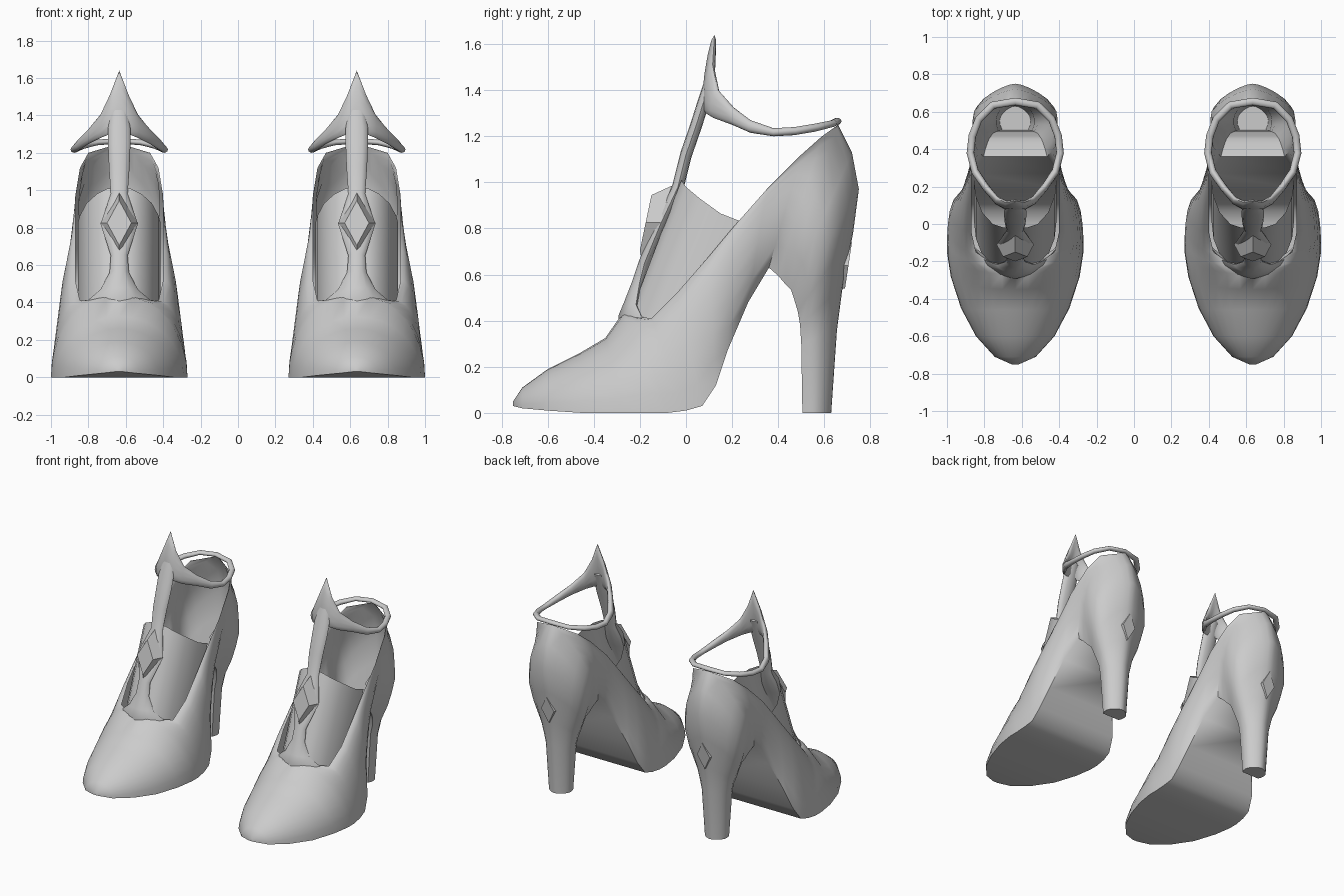
import bpy, bmesh
from math import sin, cos, pi, radians, sqrt
from mathutils import Vector

cube = bpy.data.objects.get("Cube")
if cube:
    bpy.data.objects.remove(cube, do_unlink=True)

GREY = (0.6, 0.6, 0.6, 1.0)
grey = bpy.data.materials.new("plain_grey")
grey.use_nodes = True
grey.diffuse_color = GREY
grey.node_tree.nodes["Principled BSDF"].inputs["Base Color"].default_value = GREY

SPACING = 0.635


def add_pair(name, bm, angle=45):
    """Finish a mesh, then place it on the left shoe and the right shoe."""
    bmesh.ops.remove_doubles(bm, verts=bm.verts, dist=0.0005)
    bmesh.ops.recalc_face_normals(bm, faces=bm.faces)
    mesh = bpy.data.meshes.new(name)
    bm.to_mesh(mesh)
    bm.free()
    mesh.materials.append(grey)
    for side, sign in (("left", 1), ("right", -1)):
        obj = bpy.data.objects.new(side + "_" + name, mesh)
        obj.location.x = sign * SPACING
        bpy.context.collection.objects.link(obj)
        if sign == 1:
            bpy.ops.object.select_all(action="DESELECT")
            obj.select_set(True)
            bpy.context.view_layer.objects.active = obj
            bpy.ops.object.shade_smooth_by_angle(angle=radians(angle))


def loft(rows, ring=True, loop=False, caps=True):
    """Skin a list of point rows; ring closes each row, loop joins last to first."""
    bm = bmesh.new()
    grid = [[bm.verts.new(p) for p in row] for row in rows]
    count = len(grid[0])
    pairs = list(zip(grid, grid[1:]))
    if loop:
        pairs.append((grid[-1], grid[0]))
    for a, b in pairs:
        for i in range(count if ring else count - 1):
            j = (i + 1) % count
            bm.faces.new((a[i], a[j], b[j], b[i]))
    if caps:
        bm.faces.new(grid[0])
        bm.faces.new(grid[-1])
    return bm


def mirrored(half):
    """Extend points that start on the centre line across to the other side."""
    return [(-p[0],) + tuple(p[1:]) for p in reversed(half[1:])] + list(half)


# Shoe shell: each station runs from the sole edge (y, z, half width)
# to the top edge (y, z, half width), with a sideways bulge
stations = [
    (-.75, .03, .02, -.75, .05, 0, 0),
    (-.71, .02, .11, -.71, .11, 0, 0),
    (-.6, .01, .21, -.6, .19, 0, 0),
    (-.45, 0, .29, -.46, .26, 0, 0),
    (-.28, 0, .345, -.35, .325, 0, 0),
    (-.15, 0, .365, -.27, .44, 0, 0),
    (-.08, 0, .365, -.22, .42, .11, 0),
    (0, .01, .36, -.15, .41, .21, 0),
    (.07, .03, .35, -.04, .52, .235, 0),
    (.13, .12, .33, .1, .68, .235, 0),
    (.18, .27, .285, .2, .8, .235, 0),
    (.27, .48, .23, .35, .97, .235, .01),
    (.36, .63, .17, .5, 1.12, .21, .04),
    (.4, .595, .16, .59, 1.2, .165, .06),
    (.43, .56, .15, .66, 1.25, 0, .095),
    (.455, .535, .14, .72, 1.13, 0, .105),
    (.47, .49, .13, .75, .97, 0, .1),
    (.485, .44, .12, .725, .78, 0, .075),
    (.495, .38, .1, .68, .55, 0, .04),
    (.5, .3, .09, .655, .36, 0, .02),
    (.505, 0, .07, .63, 0, 0, .02),
]
STEPS = 8
rows = []
for yb, zb, wb, yt, zt, wt, bulge in stations:
    half = []
    for k in range(STEPS + 1):
        t = sin(k / STEPS * pi / 2)
        x = wt + (wb - wt) * sqrt(max(0, 1 - t * t)) + bulge * sin(pi * t)
        half.append((x, yb + (yt - yb) * t, zb + (zt - zb) * t))
    other = [(-x, y, z) for x, y, z in half]
    rows.append(list(reversed(half)) + other)
shell = loft(rows, ring=False, caps=False)
# Close the toe tip and the heel tip
shell.verts.ensure_lookup_table()
width = len(rows[0])
for ring in (shell.verts[:width], shell.verts[-width:]):
    shell.faces.new(ring)
add_pair("shoe_shell", shell)

# Tongue: curved sheet behind the front strap
top_edge = mirrored([
    (0, -.02, 1.01), (.06, -.02, 1.01), (.12, 0, .98),
    (.175, .06, .93), (.21, .15, .865), (.22, .24, .83),
])
rows = []
for drop in (0, .3, .6):
    rows.append([(x, y - drop * .38, z - drop) for x, y, z in top_edge])
add_pair("tongue", loft(rows, ring=False, caps=False))

# Front strap: wraps up out of the vamp, widens at the buckle, rises to the ankle
strap = [
    (-.265, .36, .24), (-.27, .41, .17), (-.245, .47, .1), (-.21, .56, .052),
    (-.18, .65, .045), (-.11, .82, .1), (-.035, .98, .045), (0, 1.12, .055),
    (.045, 1.25, .06), (.07, 1.33, .06), (.1, 1.42, .045),
]
SIDES = 12
turns = [2 * pi * i / SIDES for i in range(SIDES)]
rows = []
for y, z, w in strap:
    wrap = 2.8 if z < .6 else 0
    rows.append([(w * cos(a), y + .024 * sin(a) + wrap * (w * cos(a)) ** 2,
                  z - .01 * sin(a)) for a in turns])
add_pair("front_strap", loft(rows))

# Ankle band: tapers from a tall front spike to a thin cord at the back
half = [
    (0, .09, 1.31, 1.64), (.05, .1, 1.3, 1.51), (.1, .135, 1.28, 1.405),
    (.16, .2, 1.25, 1.33), (.215, .28, 1.215, 1.27), (.24, .38, 1.2, 1.235),
    (.23, .47, 1.205, 1.24), (.195, .56, 1.22, 1.255), (.12, .635, 1.24, 1.27),
    (0, .655, 1.25, 1.28),
]
rows = []
for x, y, low, high in mirrored(half)[1:]:
    out = Vector((x, y - .4, 0)).normalized() * .02
    row = []
    for a in turns:
        z = (low + high) / 2 + (high - low) / 2 * sin(a)
        lean = (z - 1.4) * .14 if y < .15 else 0
        row.append(Vector((x, y + lean, z)) + out * cos(a))
    rows.append(row)
add_pair("ankle_band", loft(rows, loop=True, caps=False), 60)


def diamond(centre, half_width, rise):
    """Four corners of a diamond; rise is the vector from centre to top."""
    c, up, across = Vector(centre), Vector(rise), Vector((half_width, 0, 0))
    return [c - up, c + across, c + up, c - across]


# Front buckle: raised diamond on the strap
add_pair("buckle", loft([
    diamond((0, -.11, .825), .1, (0, .08, .175)),
    diamond((0, -.175, .825), .065, (0, .025, .12)),
]), 20)

# Back ornament: small diamond on the heel
add_pair("heel_diamond", loft([
    diamond((0, .66, .64), .06, (0, .03, .11)),
    diamond((0, .705, .64), .052, (0, .015, .1)),
]), 20)
